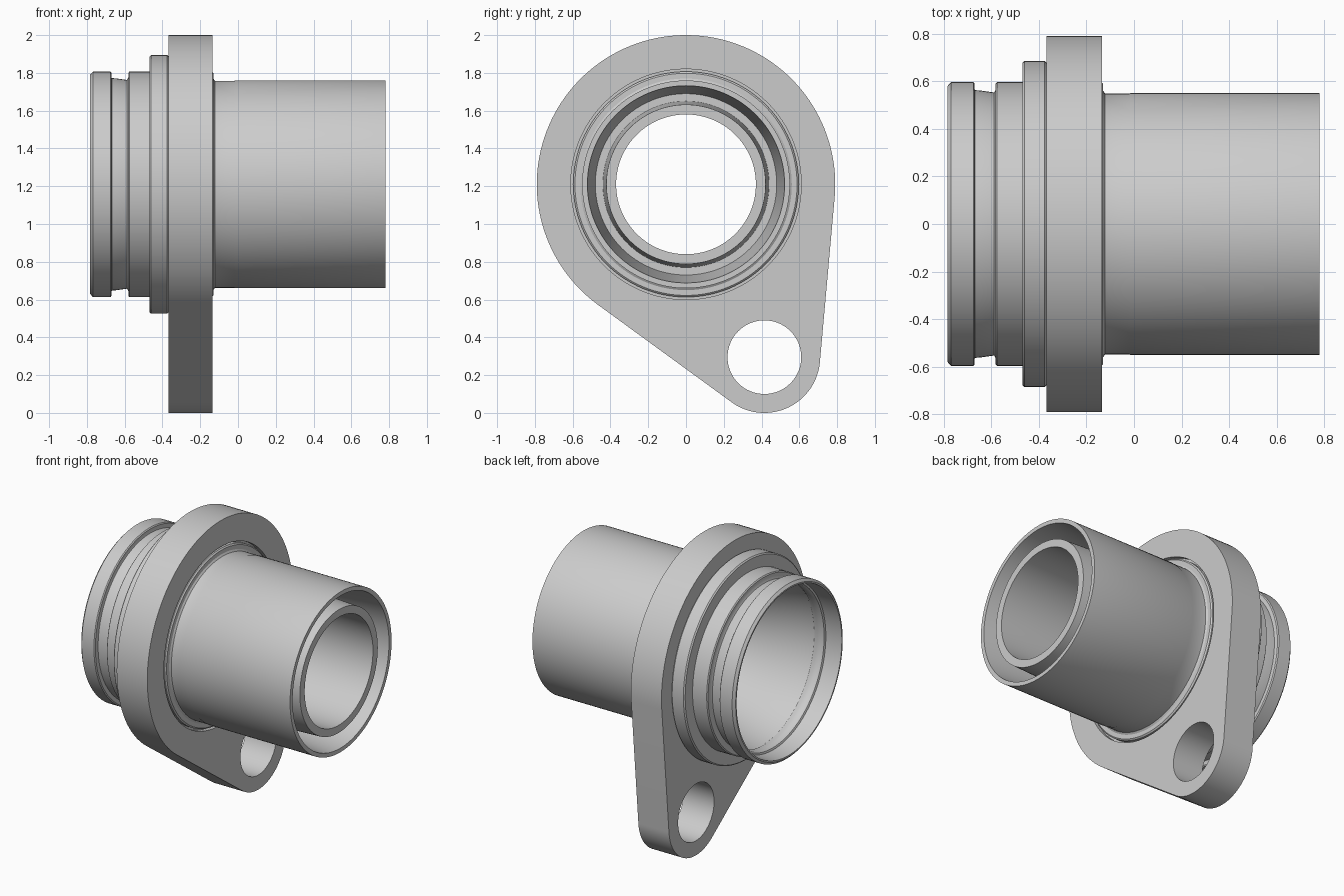
import bpy, bmesh, math

if "Cube" in bpy.data.objects:
    bpy.data.objects.remove(bpy.data.objects["Cube"])

CZ = 1.21          # height of the tube axis
SEG = 128

grey = bpy.data.materials.new("plain grey metal")
grey.diffuse_color = (0.6, 0.6, 0.6, 1)
grey.use_nodes = True
grey.node_tree.nodes["Principled BSDF"].inputs["Base Color"].default_value = grey.diffuse_color


def finish(ob):
    ob.data.materials.clear()
    ob.data.materials.append(grey)
    bpy.ops.object.select_all(action='DESELECT')
    ob.select_set(True)
    bpy.context.view_layer.objects.active = ob
    bpy.ops.object.shade_smooth_by_angle(angle=math.radians(28))


def lathe(name, profile):
    """Revolve a closed (x, radius) profile about the tube axis."""
    bm = bmesh.new()
    rings = []
    for i in range(SEG):
        a = 2 * math.pi * i / SEG
        rings.append([bm.verts.new((x, r * math.cos(a), CZ + r * math.sin(a)))
                      for x, r in profile])
    n = len(profile)
    for i in range(SEG):
        p, q = rings[i], rings[(i + 1) % SEG]
        for j in range(n):
            k = (j + 1) % n
            bm.faces.new((p[j], p[k], q[k], q[j]))
    bmesh.ops.recalc_face_normals(bm, faces=bm.faces)
    me = bpy.data.meshes.new(name)
    bm.to_mesh(me)
    bm.free()
    ob = bpy.data.objects.new(name, me)
    bpy.context.collection.objects.link(ob)
    finish(ob)


def arc(cx, cy, r, a0, a1, n):
    return [(cx + r * math.cos(math.radians(a0 + (a1 - a0) * i / n)),
             cy + r * math.sin(math.radians(a0 + (a1 - a0) * i / n)))
            for i in range(n + 1)]


# Tube body: grooved neck, collar, long sleeve, slotted end and flared bore
outer = [(-0.783, 0.58), (-0.768, 0.597), (-0.675, 0.597), (-0.669, 0.59),
         (-0.669, 0.565), (-0.662, 0.551), (-0.648, 0.544), (-0.602, 0.544),
         (-0.588, 0.551), (-0.581, 0.565), (-0.581, 0.59), (-0.575, 0.597),
         (-0.468, 0.597), (-0.468, 0.677), (-0.46, 0.685), (-0.375, 0.685),
         (-0.367, 0.677), (-0.367, 0.615), (-0.165, 0.615), (-0.165, 0.597),
         (-0.138, 0.597), (-0.13, 0.588), (-0.13, 0.56), (-0.122, 0.548),
         (-0.02, 0.548), (-0.015, 0.55), (0.78, 0.55)]
end_slot = [(0.78, 0.522), (0.30, 0.48), (0.30, 0.44), (0.765, 0.422), (0.765, 0.37)]
bore = [(0.15, 0.37)]
for i in range(1, 13):      # smooth flare toward the neck opening
    t = i / 12
    bore.append((0.15 - 0.87 * t, 0.37 + 0.195 * t * t * (3 - 2 * t)))
bore.append((-0.783, 0.57))
lathe("tube_body", outer + end_slot + bore)

# Flange plate: two arcs joined by tangent lines, with two round openings
R, r, hy, hz = 0.79, 0.295, 0.415, 0.295
d = math.hypot(hy, CZ - hz)
axis = math.degrees(math.atan2(hz - CZ, hy))
open_angle = math.degrees(math.acos((R - r) / d))
outline = (arc(0, CZ, R, axis + open_angle, axis + 360 - open_angle, 96)
           + arc(hy, hz, r, axis - open_angle, axis + open_angle, 40))
loops = [outline, arc(0, CZ, 0.61, 0, 360, SEG)[:-1], arc(hy, hz, 0.195, 0, 360, 64)[:-1]]

cu = bpy.data.curves.new("flange_outline", 'CURVE')
cu.dimensions = '2D'
cu.fill_mode = 'BOTH'
cu.extrude = 0.116
for pts in loops:
    sp = cu.splines.new('POLY')
    sp.points.add(len(pts) - 1)
    for p, (u, v) in zip(sp.points, pts):
        p.co = (u, v, 0, 1)
    sp.use_cyclic_u = True
flange = bpy.data.objects.new("flange_plate", cu)
flange.location = (-0.251, 0, 0)
flange.rotation_euler = (math.pi / 2, 0, math.pi / 2)
bpy.context.collection.objects.link(flange)
bpy.ops.object.select_all(action='DESELECT')
flange.select_set(True)
bpy.context.view_layer.objects.active = flange
bpy.ops.object.convert(target='MESH')
flange = bpy.context.view_layer.objects.active
bm = bmesh.new()
bm.from_mesh(flange.data)
bmesh.ops.remove_doubles(bm, verts=bm.verts, dist=0.0005)
bmesh.ops.recalc_face_normals(bm, faces=bm.faces)
bm.to_mesh(flange.data)
bm.free()
finish(flange)
